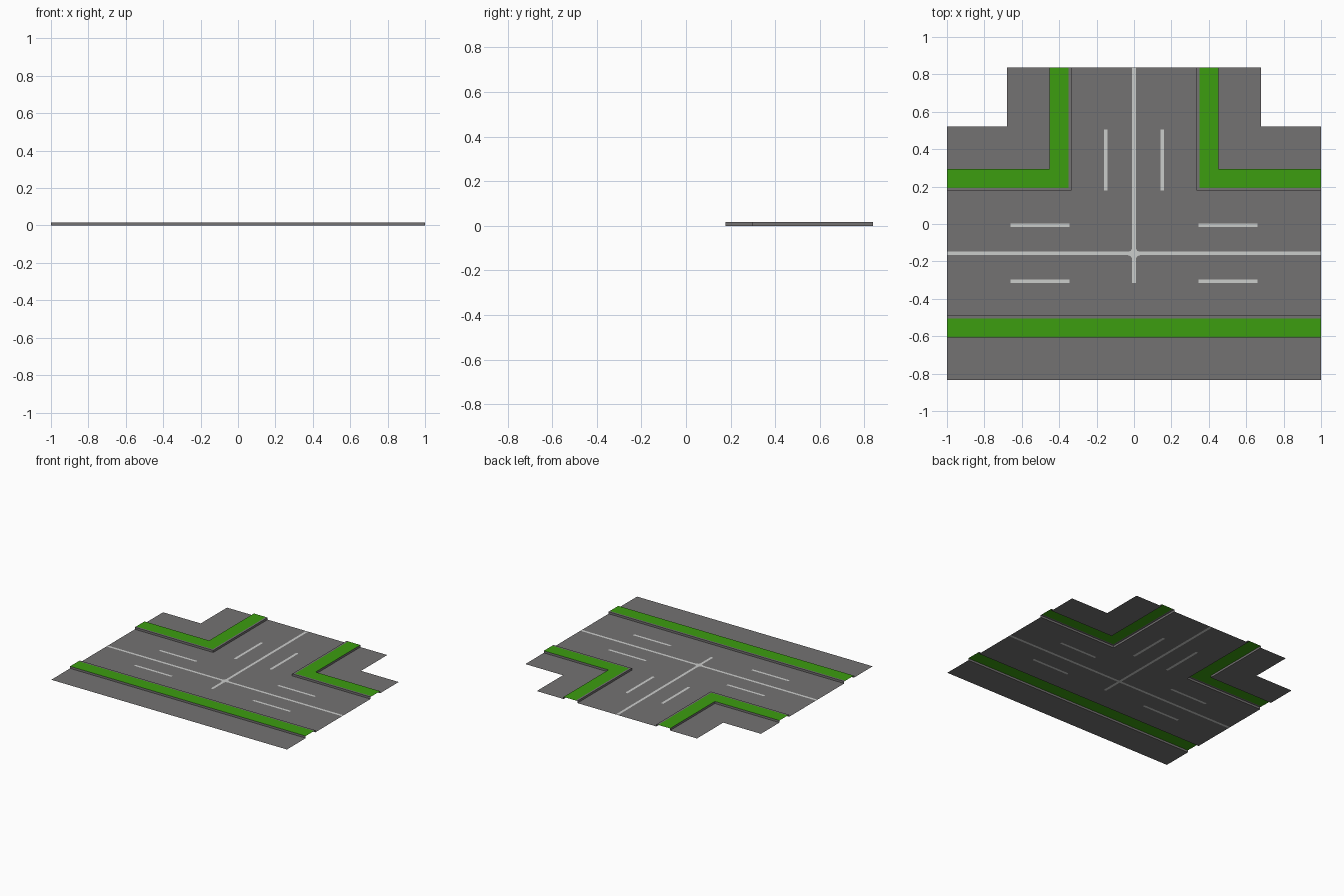
import bpy, bmesh, math

if "Cube" in bpy.data.objects:
    bpy.data.objects.remove(bpy.data.objects["Cube"])

H = 0.016            # height of the raised verge
X, Y = 1.0, 0.838    # half extents of the tile


def material(name, rgb):
    m = bpy.data.materials.new(name)
    m.diffuse_color = (*rgb, 1)
    m.use_nodes = True
    m.node_tree.nodes["Principled BSDF"].inputs["Base Color"].default_value = m.diffuse_color
    return m


ASPHALT = material("asphalt grey", (0.175, 0.168, 0.17))
GRASS = material("grass green", (0.045, 0.34, 0.005))
PAINT = material("road paint", (0.60, 0.61, 0.60))


def make(name, bm, mats, mirror=False):
    me = bpy.data.meshes.new(name)
    bm.to_mesh(me)
    bm.free()
    for m in mats:
        me.materials.append(m)
    ob = bpy.data.objects.new(name, me)
    bpy.context.collection.objects.link(ob)
    if mirror:
        ob.modifiers.new("mirror", 'MIRROR')
    return ob


def loft(name, paths, mat, mirror=False):
    """Strips of quads between successive paths of equal length."""
    bm = bmesh.new()
    rows = [[bm.verts.new(p) for p in path] for path in paths]
    for a, b in zip(rows, rows[1:]):
        for i in range(len(a) - 1):
            bm.faces.new((a[i + 1], a[i], b[i], b[i + 1]))
    return make(name, bm, [mat], mirror)


# Road sheet: a grid of cells, with the painted markings cut in by rule
xs = [-X, -0.66, -0.345, -0.335, -0.161, -0.141, -0.01,
      0.01, 0.141, 0.161, 0.335, 0.345, 0.66, X]
ys = [-0.49, -0.316, -0.298, -0.167, -0.148, -0.016, 0.002, 0.178, 0.505, Y]


def painted(x, y):
    ax = abs(x)
    centre_up = ax < 0.01 and y > -0.316
    centre_across = -0.167 < y < -0.148
    dash_up = 0.141 < ax < 0.161 and 0.178 < y < 0.505
    dash_across = 0.345 < ax < 0.66 and (-0.016 < y < 0.002 or -0.316 < y < -0.298)
    return centre_up or centre_across or dash_up or dash_across


bm = bmesh.new()
grid = {(i, j): bm.verts.new((x, y, 0)) for i, x in enumerate(xs) for j, y in enumerate(ys)}
for i in range(len(xs) - 1):
    for j in range(len(ys) - 1):
        cx, cy = (xs[i] + xs[i + 1]) / 2, (ys[j] + ys[j + 1]) / 2
        if cy > 0.178 and abs(cx) > 0.335:
            continue            # corners belong to the pavements
        f = bm.faces.new([grid[i, j], grid[i + 1, j], grid[i + 1, j + 1], grid[i, j + 1]])
        f.material_index = int(painted(cx, cy))
bmesh.ops.delete(bm, geom=[v for v in bm.verts if not v.link_faces], context='VERTS')
make("road", bm, [ASPHALT, PAINT])

# Small four-pointed star where the centre lines meet
bm = bmesh.new()
star = []
for k in range(8):
    r = 0.022 if k % 2 else 0.055
    a = k * math.pi / 4
    star.append(bm.verts.new((r * math.cos(a), -0.158 + r * math.sin(a), 0.0006)))
bm.faces.new(star)
make("centre_star", bm, [PAINT])


# Verge paths at distance d from the road edge
def corner(d, z):
    return [(X, 0.178 + d, z), (0.335 + d, 0.178 + d, z), (0.335 + d, Y, z)]


def straight(d, z):
    return [(-X, -0.49 - d, z), (X, -0.49 - d, z)]


outer_corner = [(X, 0.52, 0), (0.68, 0.52, 0), (0.68, Y, 0)]
outer_straight = [(-X, -0.835, 0), (X, -0.835, 0)]

# Kerb, grass strip, back edge and pavement for the two corners and the far side
for tag, path, outer, mir in (("corner", corner, outer_corner, True),
                              ("straight", straight, outer_straight, False)):
    loft(tag + "_kerb", [path(0, 0), path(0, H), path(0.015, H)], ASPHALT, mir)
    loft(tag + "_grass", [path(0.015, H), path(0.117, H)], GRASS, mir)
    loft(tag + "_pavement", [path(0.117, H), path(0.117, 0), outer], ASPHALT, mir)

# Make every sheet's flat faces point up, and its walls follow
for ob in bpy.context.collection.objects:
    bm = bmesh.new()
    bm.from_mesh(ob.data)
    if any(f.normal.z < -0.5 for f in bm.faces):
        bmesh.ops.reverse_faces(bm, faces=bm.faces[:])
    bm.normal_update()
    bm.to_mesh(ob.data)
    bm.free()
